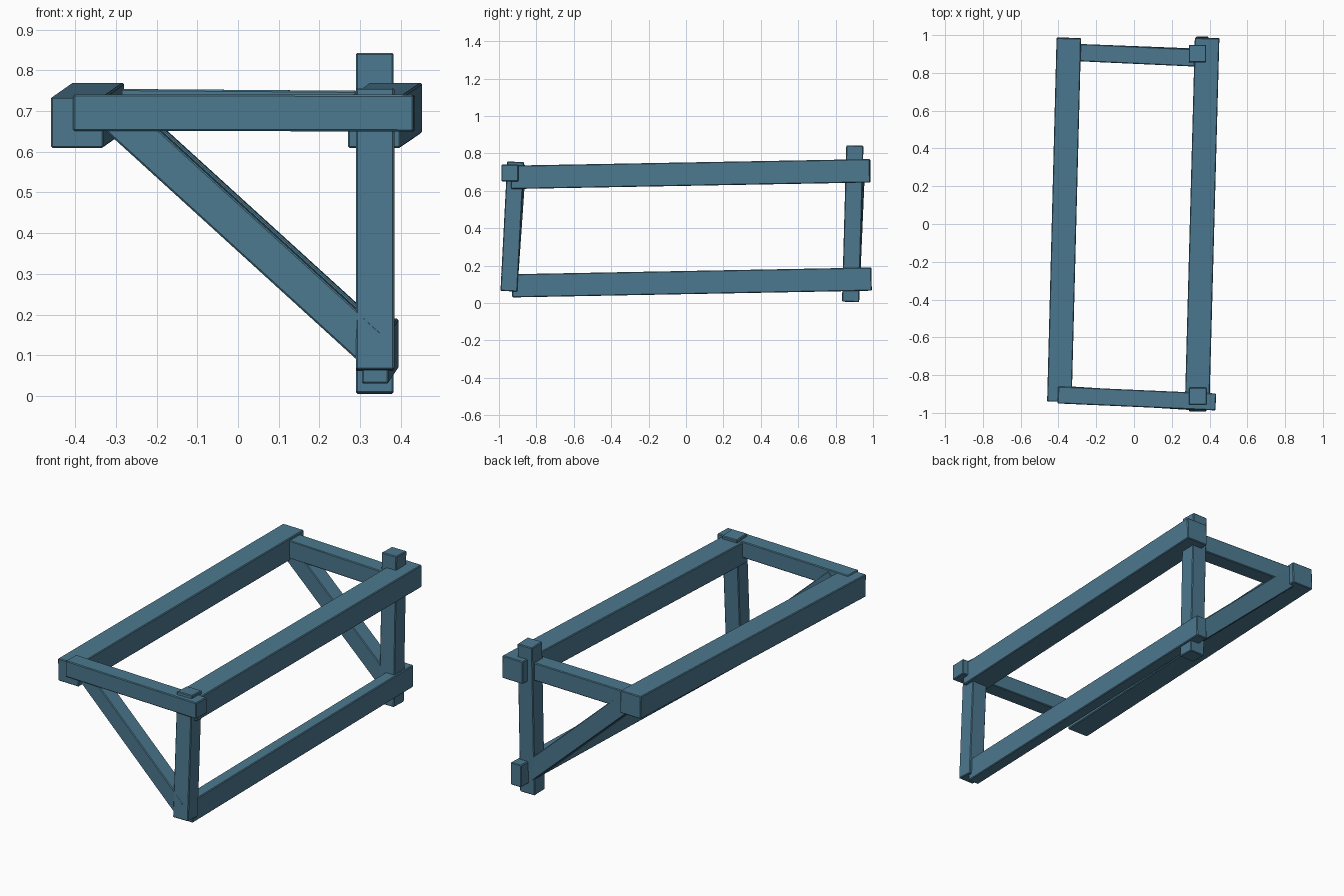
import bpy, bmesh
from mathutils import Vector, Matrix

cube = bpy.data.objects.get("Cube")
if cube:
    bpy.data.objects.remove(cube, do_unlink=True)

# Single painted-timber colour
paint = bpy.data.materials.new("dusty_blue")
paint.use_nodes = True
COLOUR = (0.072, 0.19, 0.275, 1)
paint.diffuse_color = COLOUR
paint.node_tree.nodes["Principled BSDF"].inputs["Base Color"].default_value = COLOUR


def beam(name, start, end, width, height, up=(0, 0, 1)):
    """Square-cut timber running from start to end; height lies along up."""
    start, end = Vector(start), Vector(end)
    axis = (end - start).normalized()
    side = axis.cross(Vector(up)).normalized()
    top = side.cross(axis)
    frame = Matrix((side * width, axis * (end - start).length, top * height)).transposed()
    matrix = Matrix.Translation((start + end) / 2) @ frame.to_4x4()
    bm = bmesh.new()
    bmesh.ops.create_cube(bm, size=1, matrix=matrix)
    # Slightly worn edges
    bmesh.ops.bevel(bm, geom=bm.edges[:], offset=0.004, segments=1, affect='EDGES')
    bmesh.ops.recalc_face_normals(bm, faces=bm.faces)
    mesh = bpy.data.meshes.new(name)
    bm.to_mesh(mesh)
    bm.free()
    mesh.materials.append(paint)
    obj = bpy.data.objects.new(name, mesh)
    bpy.context.collection.objects.link(obj)
    return obj


# Long beams
beam("right_top_beam", (-0.395, -0.94, 0.672), (-0.345, 0.985, 0.707), 0.13, 0.125)
beam("left_top_beam", (0.335, -0.935, 0.672), (0.387, 0.985, 0.707), 0.13, 0.125)
beam("lower_beam", (0.337, -0.93, 0.092), (0.361, 0.992, 0.128), 0.066, 0.124)

# Upright posts
beam("front_post", (0.337, -0.947, 0.063), (0.337, -0.911, 0.755), 0.094, 0.09, (0, 1, 0))
beam("back_post", (0.336, 0.88, 0.006), (0.336, 0.903, 0.842), 0.092, 0.092, (0, 1, 0))

# Cross rails
beam("front_rail", (-0.403, -0.905, 0.696), (0.433, -0.942, 0.695), 0.09, 0.09)
beam("back_rail", (-0.39, 0.912, 0.705), (0.40, 0.876, 0.699), 0.092, 0.1)

# Diagonal braces
beam("front_brace", (-0.31, -0.904, 0.70), (0.325, -0.944, 0.122), 0.085, 0.09)
beam("back_brace", (-0.31, 0.909, 0.708), (0.332, 0.884, 0.124), 0.09, 0.098)
